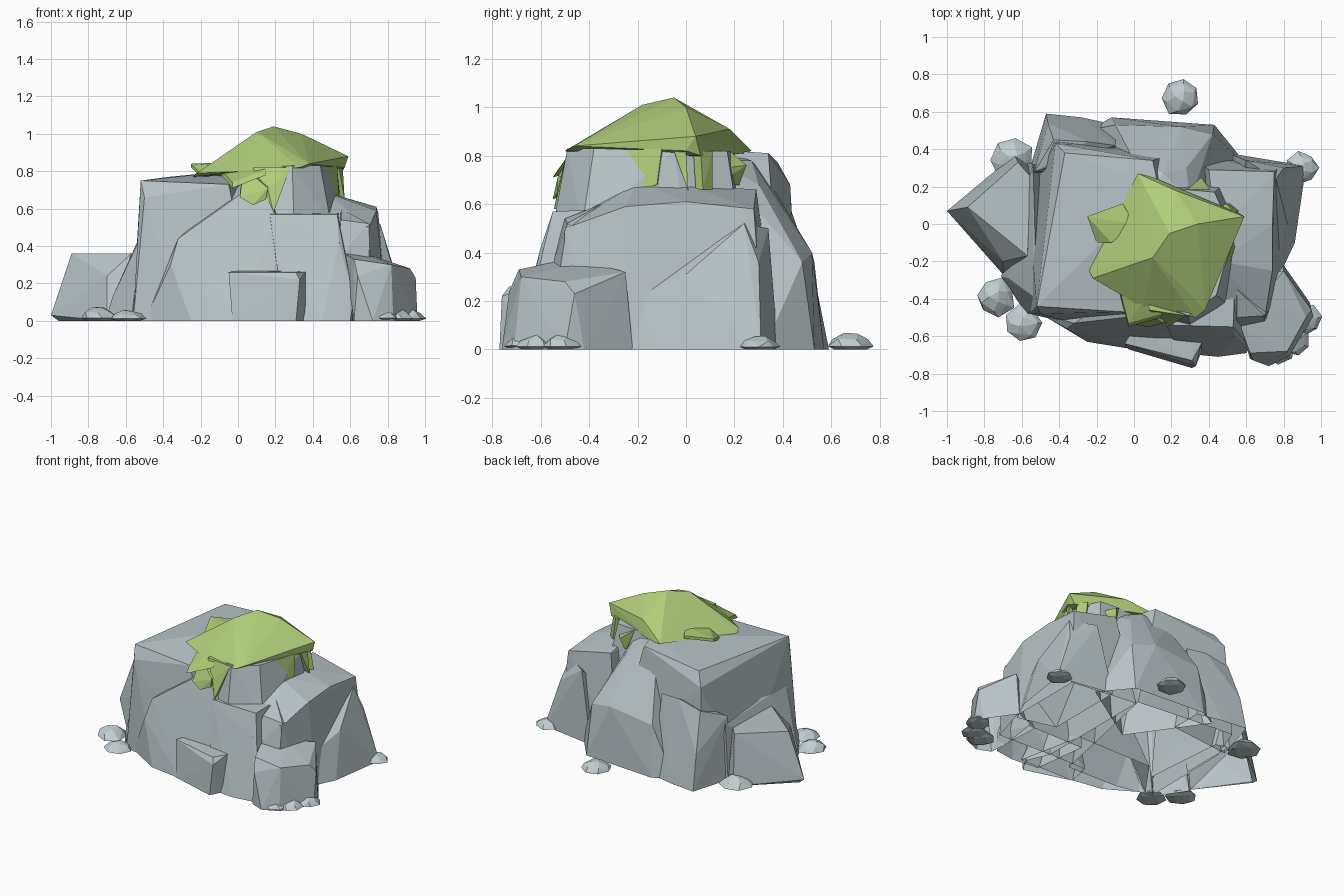
import bpy, bmesh, math, random
random.seed(4)


def material(name, rgb):
    m = bpy.data.materials.new(name)
    m.diffuse_color = (*rgb, 1)
    return m


GREY = material("stone grey", (0.48, 0.55, 0.575))
PALE = material("pebble grey", (0.53, 0.61, 0.635))
GREEN = material("moss green", (0.43, 0.61, 0.19))


def hull(name, pts, mat, open_foot=False):
    """Flat-faced convex rock around a few points, optionally hollow underneath."""
    bm = bmesh.new()
    for p in pts:
        bm.verts.new(p)
    res = bmesh.ops.convex_hull(bm, input=bm.verts)
    junk = [v for v in res["geom_interior"] if isinstance(v, bmesh.types.BMVert)]
    bmesh.ops.delete(bm, geom=junk, context="VERTS")
    bmesh.ops.recalc_face_normals(bm, faces=bm.faces)
    if open_foot:
        low = min(v.co.z for v in bm.verts) + .001
        foot = [f for f in bm.faces if all(v.co.z < low for v in f.verts)]
        bmesh.ops.delete(bm, geom=foot, context="FACES")
    me = bpy.data.meshes.new(name)
    bm.to_mesh(me)
    bm.free()
    me.materials.append(mat)
    ob = bpy.data.objects.new(name, me)
    bpy.context.collection.objects.link(ob)
    return ob


def rock(name, foot, top, z0=0.0):
    return hull(name, [(x, y, z0) for x, y in foot] + top, GREY, True)


def drip(name, pts, inward):
    """Thin hanging moss patch."""
    back = [tuple(a + b for a, b in zip(p, inward)) for p in pts]
    return hull(name, pts + back, GREEN)


# Large boulders
rock("main_boulder",
     [(-.56, -.48), (-.3, -.54), (.1, -.55), (.3, .4), (-.28, .46), (-.45, .47), (-.55, .2)],
     [(-.52, -.44, .75), (-.05, -.47, .73), (.13, .2, .82), (.10, .34, .81),
      (-.37, .38, .77), (-.42, .43, .68), (-.50, -.48, .66), (-.54, -.2, .42)])
rock("back_left_boulder",
     [(-.47, .59), (-.28, .57), (-.1, .53), (-.1, .3), (-.57, .25)],
     [(-.43, .45, .52), (-.25, .44, .56), (-.1, .42, .55), (-.53, .28, .45), (-.46, .54, .25)])
rock("front_boulder",
     [(-.5, -.48), (-.25, -.63), (0, -.67), (.40, -.68), (.3, -.2), (-.3, -.2)],
     [(.13, -.48, .76), (.05, -.3, .76), (-.32, -.53, .44), (-.36, -.56, .30), (.20, -.54, .56),
      (.18, -.4, .72)])
rock("front_step_boulder",
     [(.25, -.69), (.45, -.71), (.6, -.69), (.65, -.3), (.2, -.3)],
     [(.17, -.54, .57), (.53, -.55, .57), (.54, -.60, .42), (.62, -.66, .12),
      (.54, -.3, .58), (.2, -.3, .58)])
rock("right_boulder",
     [(.3, -.5), (.72, -.52), (.80, -.25), (.80, .32), (.3, .38)],
     [(.42, -.45, .56), (.70, -.50, .50), (.72, -.46, .38), (.46, -.2, .69), (.50, 0, .68),
      (.74, .0, .61), (.74, -.25, .59), (.75, .28, .58), (.40, .29, .66)])
rock("right_skirt",
     [(.5, .38), (.92, .31), (.86, -.1), (.78, -.27), (.5, -.2)],
     [(.76, .24, .52), (.80, .30, .36), (.82, 0, .31), (.76, -.2, .22), (.6, .34, .5)])
rock("back_boulder",
     [(-.25, .5), (-.12, .57), (.43, .53), (.6, .32), (.1, 0)],
     [(.08, .2, .80), (.16, .27, .78), (.3, .12, .78), (.28, .3, .68), (.42, .48, .36),
      (.25, .52, .40), (-.1, .53, .36), (.0, .34, .70)])
rock("moss_pedestal",
     [(.10, -.50), (.3, -.55), (.50, -.43), (.56, 0), (.48, .22), (.1, .25)],
     [(.12, -.42, .82), (.29, -.49, .83), (.44, -.38, .83), (.53, -.05, .82),
      (.43, .17, .82), (.1, .2, .82)], .5)

# Lower blocks around the base
rock("left_skirt",
     [(-.71, -.28), (-.57, -.49), (-.4, -.3), (-.45, .3), (-.57, .33)],
     [(-.54, -.2, .42), (-.54, .32, .40), (-.52, -.4, .45), (-.67, -.29, .13)])
rock("left_block",
     [(-.96, .07), (-.64, .37), (-.54, .3), (-.54, -.1), (-.70, -.27)],
     [(-1, .07, .03), (-.89, .09, .36), (-.62, .33, .36), (-.55, .25, .36),
      (-.57, -.17, .36), (-.70, -.20, .24)])
rock("right_corner_block",
     [(.62, -.72), (.72, -.76), (.83, -.71), (.96, -.5), (.94, -.42), (.80, -.22), (.6, -.3)],
     [(.62, -.69, .33), (.82, -.68, .30), (.92, -.50, .28), (.95, -.46, .23),
      (.80, -.25, .32), (.68, -.4, .36), (.57, -.55, .36), (.64, -.73, .24)])
rock("right_ledge",
     [(.53, -.56), (.70, -.52), (.74, -.35), (.54, -.35)],
     [(.55, -.5, .54), (.70, -.49, .52), (.73, -.35, .44), (.55, -.35, .6)], .33)
rock("front_block",
     [(-.03, -.67), (.31, -.77), (.37, -.66), (.3, -.5), (0, -.5)],
     [(-.05, -.64, .26), (.0, -.56, .27), (.31, -.73, .26), (.36, -.64, .26),
      (.33, -.76, .22), (.33, -.5, .27)])

# Mossy cap and its hanging patches
hull("moss_cap",
     [(-.24, -.25, .77), (-.22, -.29, .79), (.05, -.45, .80), (.33, -.50, .82), (.38, -.46, .84),
      (.57, 0, .82), (.59, .04, .88), (.56, .06, .80), (.10, .25, .81), (.02, .27, .82),
      (.0, .2, .82), (.34, 0, 1.0), (.10, -.18, 1.01), (.19, -.05, 1.04), (.22, .18, .91)], GREEN)
drip("moss_drip_front", [(.08, -.46, .82), (.28, -.49, .82), (.22, -.52, .66), (.19, -.545, .58),
                         (.16, -.52, .70)], (0, .04, 0))
drip("moss_patch_front", [(.02, -.50, .74), (.10, -.50, .76), (.16, -.53, .71), (.15, -.53, .65),
                          (.08, -.55, .62), (.01, -.54, .66)], (0, .05, .02))
drip("moss_leaf_front", [(-.09, -.32, .78), (.06, -.42, .80), (.15, -.5, .78), (-.03, -.55, .71)],
     (0, .02, .03))
drip("moss_leaf_left", [(-.25, .04, .82), (-.06, .11, .82), (0, 0, .83), (-.12, -.1, .81),
                        (-.2, -.1, .77)], (0, 0, .02))
drip("moss_drip_right", [(.45, -.32, .82), (.53, -.10, .83), (.54, -.12, .68), (.51, -.22, .67),
                         (.48, -.30, .64)], (-.03, .01, 0))
drip("moss_drip_right_thin", [(.54, -.05, .82), (.56, .0, .82), (.57, .01, .65)], (-.03, 0, 0))
drip("moss_drip_back", [(.54, .06, .82), (.49, .11, .82), (.51, .11, .66), (.56, .07, .66)],
     (-.03, -.03, 0))
drip("moss_leaf_back", [(.28, .18, .82), (.36, .25, .76), (.42, .16, .75), (.44, .12, .68),
                        (.34, .22, .68)], (-.02, -.03, 0))

# Low faceted pebbles scattered round the foot
for i, (x, y, r, h) in enumerate([
        (.25, .68, .11, .07), (.90, .30, .09, .06), (-.65, .35, .12, .08), (-.74, -.39, .11, .08),
        (-.59, -.53, .10, .06), (.92, -.51, .085, .07), (.77, -.66, .10, .08), (.86, -.62, .09, .06)]):
    pts = []
    for n, s, z in ((7, 1, .2), (6, .72, .65), (3, .3, 1)):
        turn = random.random() * 6
        for k in range(n):
            a = turn + k * math.tau / n
            q = r * s * random.uniform(.85, 1.05)
            pts.append((x + q * math.cos(a), y + q * math.sin(a), h * z * random.uniform(.85, 1)))
    pts += [(x + r * .6 * math.cos(a), y + r * .6 * math.sin(a), 0) for a in (0, 1.6, 3.1, 4.7)]
    hull(f"pebble_{i + 1}", pts, PALE)
